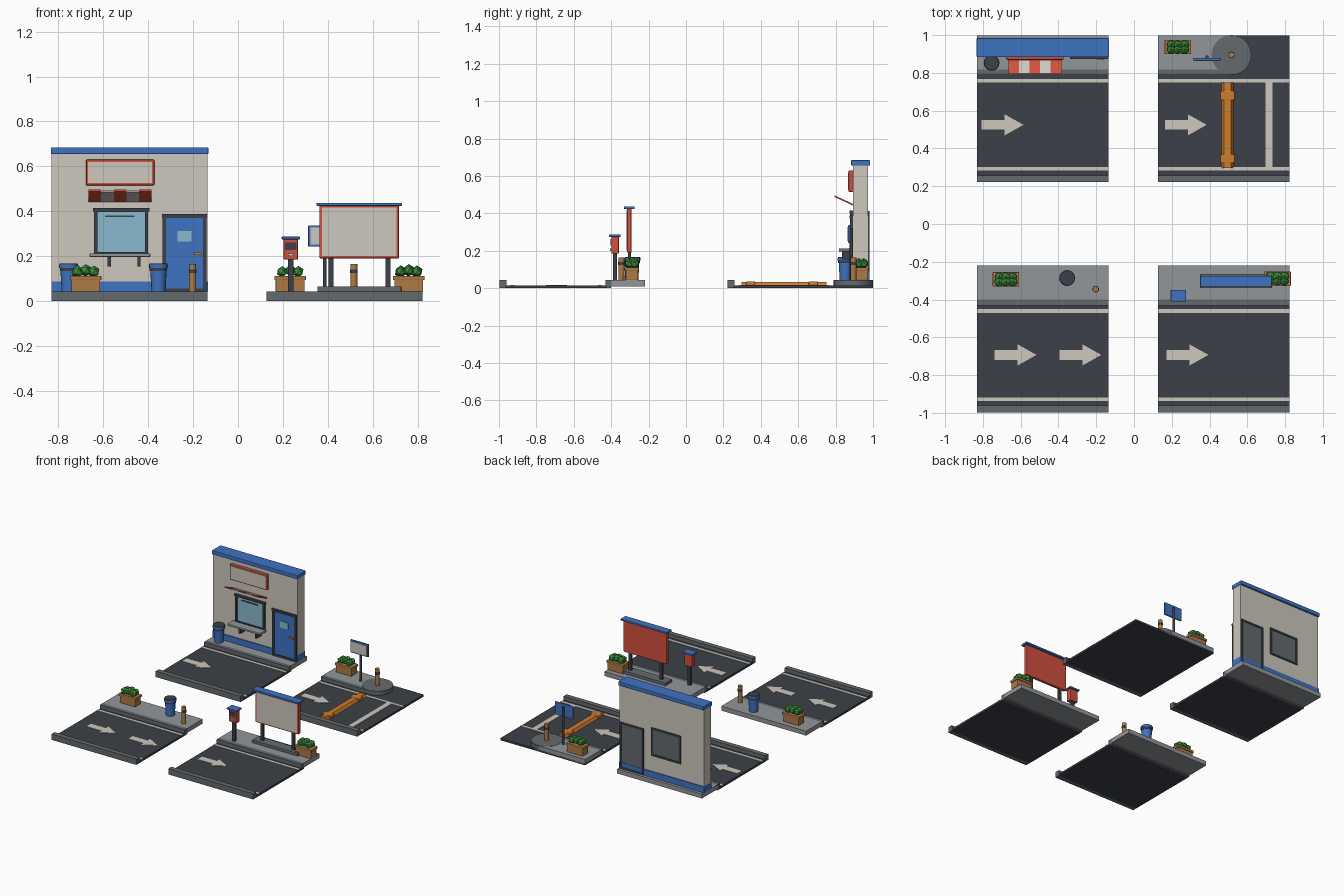
import bpy, bmesh, math, random
from mathutils import Vector

cube = bpy.data.objects.get("Cube")
if cube:
    bpy.data.objects.remove(cube, do_unlink=True)
random.seed(4)


# Materials
def material(name, hexcode):
    srgb = [int(hexcode[i:i + 2], 16) / 255 for i in (0, 2, 4)]
    color = [((c + 0.055) / 1.055) ** 2.4 for c in srgb] + [1]
    m = bpy.data.materials.new(name)
    m.use_nodes = True
    m.diffuse_color = color
    m.node_tree.nodes["Principled BSDF"].inputs["Base Color"].default_value = color
    return m


ASPHALT = material("asphalt_dark", "3C4148")
PAVING = material("paving_grey", "929699")
CURB = material("curb_grey", "646A6D")
CREAM = material("cream", "CDC7BD")
BLUE = material("blue", "3F73C2")
RED = material("red", "D2503D")
ORANGE = material("orange", "CF7D2D")
WOOD = material("wood", "AD7B45")
GREEN = material("leaf_green", "3F943F")
GLASS = material("glass_blue", "8ABACD")


# Helpers
def finish(name, bm, mat, smooth=False):
    bmesh.ops.recalc_face_normals(bm, faces=bm.faces)
    mesh = bpy.data.meshes.new(name)
    bm.to_mesh(mesh)
    bm.free()
    mesh.materials.append(mat)
    ob = bpy.data.objects.new(name, mesh)
    bpy.context.collection.objects.link(ob)
    if smooth:
        bpy.ops.object.select_all(action="DESELECT")
        ob.select_set(True)
        bpy.context.view_layer.objects.active = ob
        bpy.ops.object.shade_smooth_by_angle(angle=math.radians(40))
    return ob


def box(name, x, y, z, mat, bevel=0):
    """Box from (low, high) spans on each axis."""
    bm = bmesh.new()
    bmesh.ops.create_cube(bm, size=1)
    for v in bm.verts:
        v.co = [s[0] if c < 0 else s[1] for c, s in zip(v.co, (x, y, z))]
    if bevel:
        bmesh.ops.bevel(bm, geom=bm.edges[:], offset=bevel, segments=2,
                        profile=0.5, affect="EDGES")
    return finish(name, bm, mat)


def around(c, half):
    return (c - half, c + half)


def cylinder(name, x, y, z, r, mat, r_top=None, sides=16):
    bm = bmesh.new()
    bmesh.ops.create_cone(bm, cap_ends=True, segments=sides, radius1=r,
                          radius2=r_top or r, depth=z[1] - z[0])
    bmesh.ops.translate(bm, verts=bm.verts, vec=(x, y, sum(z) / 2))
    return finish(name, bm, mat, True)


def prism(name, points, z, mat):
    bm = bmesh.new()
    face = bm.faces.new([bm.verts.new((px, py, z[0])) for px, py in points])
    ext = bmesh.ops.extrude_face_region(bm, geom=[face])
    top = [e for e in ext["geom"] if isinstance(e, bmesh.types.BMVert)]
    bmesh.ops.translate(bm, verts=top, vec=(0, 0, z[1] - z[0]))
    return finish(name, bm, mat)


def frame(name, x, y, z, t, mat):
    """Four bars around a rectangle in the xz plane."""
    for side, xs in (("left", (x[1] - t, x[1])), ("right", (x[0], x[0] + t))):
        box(f"{name}_{side}", xs, y, z, mat)
    for side, zs in (("bottom", (z[0], z[0] + t)), ("top", (z[1] - t, z[1]))):
        box(f"{name}_{side}", (x[0] + t, x[1] - t), y, zs, mat)


TOP = 0.043      # pavement height
ROAD = 0.015     # road height
LEFT, RIGHT = (-0.83, -0.135), (0.127, 0.822)


# Road tiles: offsets run from the road edge towards the pavement
def tile(tag, x, y0, walk_x, full_road=False):
    def span(a, b):
        return (y0 + a, y0 + b)
    box(f"road_{tag}", x, span(0.03, 0.777 if full_road else 0.575), (0, ROAD), ASPHALT)
    box(f"outer_curb_{tag}", x, span(0, 0.036), (0, TOP), CURB)
    box(f"inner_curb_{tag}", walk_x, span(0.566, 0.597), (0.001, TOP), CURB)
    box(f"pavement_{tag}", walk_x, span(0.597, 0.777), (0.01, TOP), PAVING)
    for part, a in (("outer", 0.06), ("inner", 0.527)):
        box(f"{part}_line_{tag}", x, span(a, a + 0.019), (ROAD, ROAD + 0.003), CREAM)


BACK, FRONT = 0.222, -0.997
tile("shop", LEFT, BACK, LEFT)
tile("corner", RIGHT, BACK, (RIGHT[0], 0.50), True)
tile("bin", LEFT, FRONT, LEFT)
tile("board", RIGHT, FRONT, RIGHT)


# Painted arrows
def arrow(tag, x, y):
    half = [(0, 0.026), (0.122, 0.026), (0.122, 0.056), (0.222, 0)]
    outline = half + [(a, -b) for a, b in reversed(half[:-1])]
    prism(f"arrow_{tag}", [(x + a, y + b) for a, b in outline],
          (ROAD, ROAD + 0.003), CREAM)


for tag, x, y in (("shop", -0.807, 0.525), ("corner", 0.163, 0.525),
                  ("bin_a", -0.738, -0.693), ("bin_b", -0.395, -0.693),
                  ("board", 0.172, -0.693)):
    arrow(tag, x, y)


# Shop wall
box("shop_wall", LEFT, (0.892, 0.972), (TOP, 0.66), CREAM)
box("shop_roof_cap", (-0.833, -0.132), (0.883, 0.984), (0.655, 0.685), BLUE, 0.004)
box("shop_plinth", (-0.831, -0.134), (0.886, 0.978), (TOP, 0.088), BLUE)

# Shop window with shelf
frame("window_frame", (-0.64, -0.40), (0.878, 0.98), (0.205, 0.412), 0.014, ASPHALT)
box("window_header", (-0.645, -0.395), (0.874, 0.89), (0.4, 0.415), ASPHALT)
box("window_glass", (-0.627, -0.413), (0.886, 0.9), (0.215, 0.4), GLASS)
box("window_rail", (-0.593, -0.46), (0.882, 0.887), (0.374, 0.382), ASPHALT)
box("window_back_panel", (-0.627, -0.413), (0.965, 0.976), (0.215, 0.4), CURB)
box("window_shelf", (-0.66, -0.39), (0.818, 0.892), (0.197, 0.212), PAVING, 0.003)
for side, x in (("left", -0.44), ("right", -0.573)):
    box(f"shelf_bracket_{side}", around(x, 0.007), (0.835, 0.892), (0.155, 0.197), ASPHALT)

# Door
frame("door_frame", (-0.335, -0.141), (0.878, 0.98), (TOP, 0.385), 0.014, ASPHALT)
box("door_header", (-0.338, -0.138), (0.874, 0.89), (0.373, 0.388), ASPHALT)
box("door", (-0.321, -0.155), (0.884, 0.9), (0.046, 0.373), BLUE)
box("door_window", (-0.27, -0.207), (0.88, 0.886), (0.265, 0.313), GLASS)
box("door_handle", (-0.195, -0.16), (0.872, 0.886), (0.206, 0.216), ORANGE)
box("door_back_panel", (-0.321, -0.155), (0.965, 0.976), (0.057, 0.371), CURB)

# Striped awning rising outward
for i in range(5):
    x0 = -0.665 + i * 0.056
    front = 0.793 if i % 2 == 0 else 0.798
    stripe = box(f"awning_stripe_{i + 1}", (x0, x0 + 0.056), (front, 0.893), (0.442, 0.451),
                 CREAM if i % 2 else RED)
    for v in stripe.data.vertices:
        v.co.z += (0.893 - v.co.y) * 0.46

# Shop sign
box("shop_sign", (-0.677, -0.372), (0.869, 0.894), (0.515, 0.63), RED, 0.006)
box("shop_sign_face", (-0.667, -0.382), (0.865, 0.872), (0.525, 0.62), CREAM)


# Litter bins
def bin_can(tag, x, y):
    cylinder(f"bin_body_{tag}", x, y, (TOP, 0.148), 0.031, BLUE, 0.037)
    cylinder(f"bin_rim_{tag}", x, y, (0.148, 0.163), 0.042, BLUE)
    cylinder(f"bin_band_{tag}", x, y, (0.135, 0.148), 0.039, ASPHALT)
    cylinder(f"bin_lid_{tag}", x, y, (0.162, 0.168), 0.042, ASPHALT, 0.039)


bin_can("shop", -0.754, 0.853)
bin_can("street", -0.354, -0.286)


# Planters
def planter(tag, x, y):
    box(f"planter_box_{tag}", around(x, 0.064), around(y, 0.033), (TOP, 0.1), WOOD, 0.003)
    box(f"planter_rim_{tag}", around(x, 0.07), around(y, 0.038), (0.094, 0.112), WOOD, 0.003)
    bm = bmesh.new()
    for i in range(6):
        r = random.uniform(0.024, 0.029)
        dx, dy = (i % 3 - 1) * 0.036, (i // 3 - 0.5) * 0.026
        new = bmesh.ops.create_icosphere(bm, subdivisions=1, radius=r)["verts"]
        bmesh.ops.translate(bm, verts=new,
                            vec=(x + dx, y + dy, 0.131 + 0.006 * (i % 3 == 1)))
    finish(f"planter_leaves_{tag}", bm, GREEN)


planter("corner", 0.232, 0.937)
planter("bin", -0.678, -0.293)
planter("board", 0.76, -0.29)


# Bollards
def bollard(tag, x, y):
    cylinder(f"bollard_{tag}", x, y, (TOP, 0.165), 0.016, WOOD, sides=10)
    cylinder(f"bollard_band_{tag}", x, y, (0.125, 0.141), 0.0175, ASPHALT, sides=10)


bollard("street", -0.202, -0.345)
bollard("corner", 0.516, 0.895)

# Corner island, speed bump and stop line
cylinder("corner_island", 0.516, 0.895, (0.001, TOP + 0.002), 0.105, CURB, sides=32)
bump = box("speed_bump", (0.463, 0.526), (0.297, 0.75), (ROAD, 0.034), ORANGE)
for v in bump.data.vertices:
    if v.co.z > 0.03:
        v.co.x += (0.4945 - v.co.x) * 0.4
for i, y in enumerate((0.346, 0.68)):
    box(f"bump_plate_{i + 1}", (0.457, 0.532), around(y, 0.024), (ROAD, 0.036), ORANGE, 0.004)
box("stop_line", (0.695, 0.733), (0.301, 0.75), (ROAD, ROAD + 0.003), CREAM)

# Street sign at the corner
cylinder("street_sign_post", 0.386, 0.884, (TOP, 0.32), 0.009, ASPHALT, sides=10)
box("street_sign", (0.312, 0.46), (0.866, 0.879), (0.243, 0.337), BLUE, 0.003)
box("street_sign_face", (0.322, 0.45), (0.863, 0.868), (0.253, 0.327), CREAM)

# Billboard
box("billboard_base", (0.353, 0.727), (-0.34, -0.265), (TOP, 0.066), CURB, 0.003)
for side, x in (("left", 0.667), ("right", 0.413)):
    box(f"billboard_post_{side}", around(x, 0.011), around(-0.302, 0.009), (0.06, 0.21), ASPHALT)
box("billboard_panel", (0.362, 0.717), (-0.315, -0.291), (0.19, 0.427), RED, 0.006)
box("billboard_face", (0.373, 0.706), (-0.319, -0.312), (0.201, 0.416), CREAM)
box("billboard_cap", (0.35, 0.729), (-0.332, -0.275), (0.424, 0.438), BLUE, 0.003)

# Ticket machine
box("machine_post", around(0.235, 0.012), around(-0.379, 0.011), (TOP, 0.19), ASPHALT)
box("machine_body", around(0.235, 0.032), around(-0.379, 0.02), (0.185, 0.277), RED, 0.004)
box("machine_screen", around(0.235, 0.025), (-0.403, -0.397), (0.228, 0.262), ASPHALT)
box("machine_slot", around(0.235, 0.012), (-0.407, -0.397), (0.2, 0.212), CREAM)
box("machine_cap", around(0.235, 0.041), around(-0.38, 0.031), (0.275, 0.287), BLUE, 0.003)
